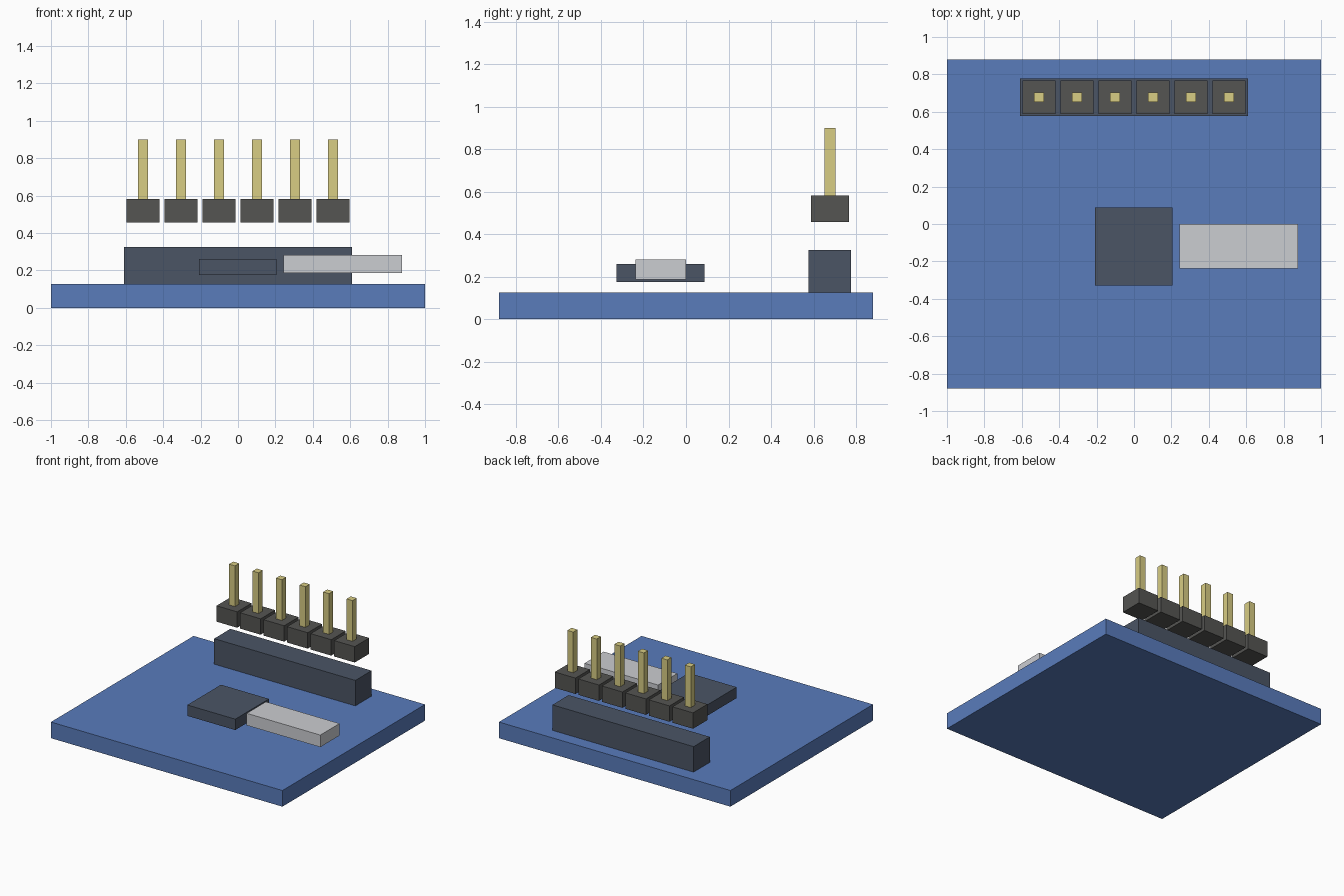
import bpy

if "Cube" in bpy.data.objects:
    bpy.data.objects.remove(bpy.data.objects["Cube"])


def material(name, rgb):
    mat = bpy.data.materials.new(name)
    mat.diffuse_color = (*rgb, 1.0)
    mat.use_nodes = True
    mat.node_tree.nodes["Principled BSDF"].inputs["Base Color"].default_value = mat.diffuse_color
    return mat


def box(name, x, y, z, mat):
    """Box from (min, max) ranges on each axis."""
    bpy.ops.mesh.primitive_cube_add(size=1, location=[(a + b) / 2 for a, b in (x, y, z)])
    obj = bpy.context.object
    obj.name = name
    obj.scale = [b - a for a, b in (x, y, z)]
    bpy.ops.object.transform_apply(location=False, rotation=False, scale=True)
    obj.data.materials.append(mat)
    return obj


blue = material("board_blue", (0.10, 0.20, 0.50))
slate = material("slate", (0.07, 0.09, 0.13))
black = material("housing_black", (0.09, 0.09, 0.085))
gold = material("pin_gold", (0.69, 0.61, 0.23))
silver = material("silver", (0.60, 0.61, 0.64))

# Circuit board
box("circuit_board", (-1, 1), (-0.88, 0.88), (0, 0.126), blue)

# Header base, chip and silver module
box("header_base", (-0.61, 0.61), (0.577, 0.777), (0.126, 0.325), slate)
box("chip", (-0.208, 0.206), (-0.328, 0.087), (0.175, 0.26), slate)
box("side_module", (0.242, 0.878), (-0.238, -0.001), (0.187, 0.281), silver)

# Row of six pin housings with square pins
PITCH, ROW_Y = 0.2032, 0.677
HOUSING, PIN = 0.089, 0.0255
for i in range(6):
    cx = (i - 2.5) * PITCH
    box(f"pin_housing_{i + 1}", (cx - HOUSING, cx + HOUSING),
        (ROW_Y - HOUSING, ROW_Y + HOUSING), (0.457, 0.581), black)
    box(f"pin_{i + 1}", (cx - PIN, cx + PIN),
        (ROW_Y - PIN, ROW_Y + PIN), (0.581, 0.899), gold)
